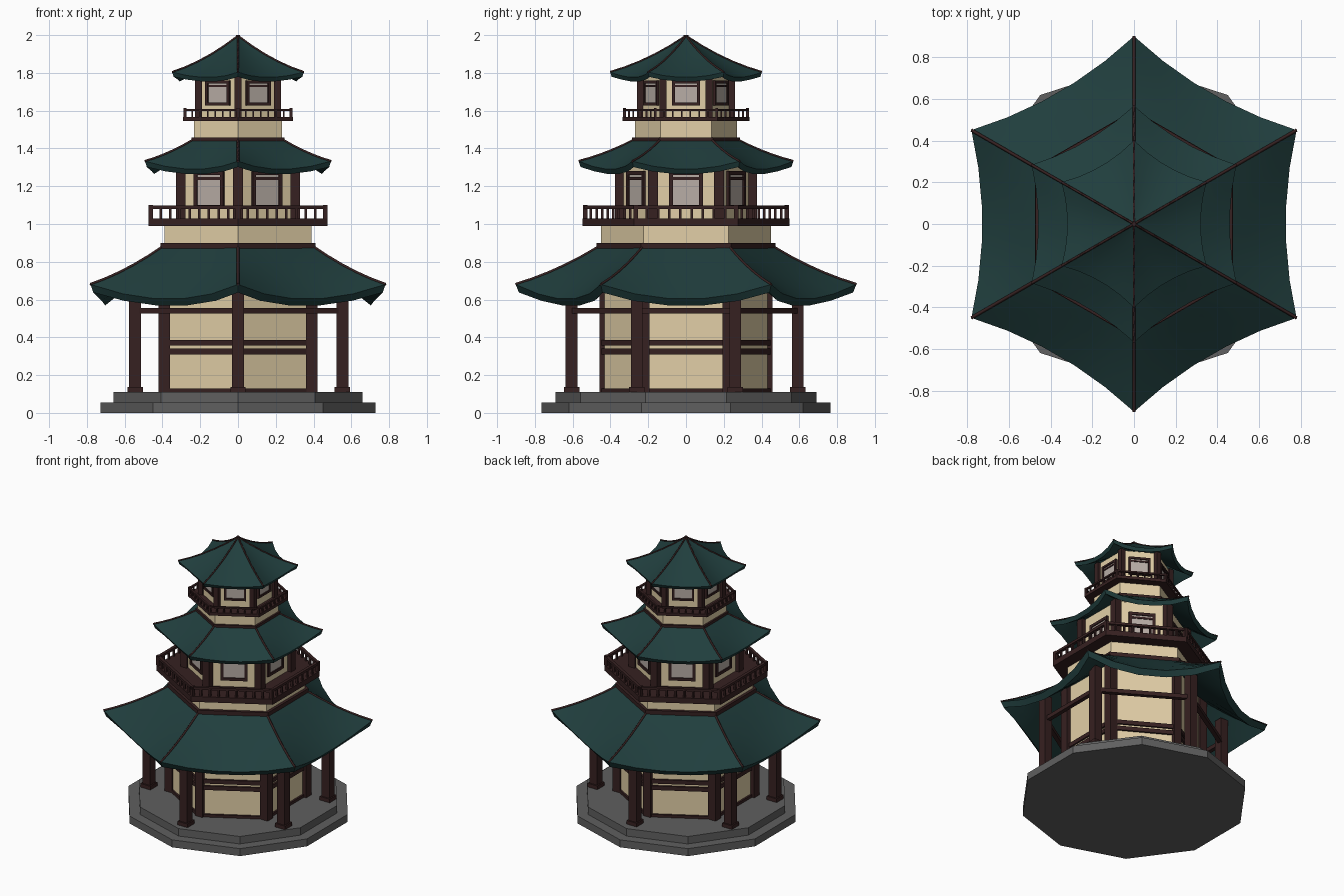
import bpy, bmesh, math
from mathutils import Vector, Matrix

if "Cube" in bpy.data.objects:
    bpy.data.objects.remove(bpy.data.objects["Cube"])


def material(name, rgb):
    m = bpy.data.materials.new(name)
    m.diffuse_color = (*rgb, 1)
    m.use_nodes = True
    m.node_tree.nodes["Principled BSDF"].inputs["Base Color"].default_value = m.diffuse_color
    return m


PLASTER = material("cream_plaster", (0.76, 0.625, 0.385))
WOOD = material("dark_wood", (0.037, 0.015, 0.015))
TILE = material("green_tile", (0.0145, 0.048, 0.047))
STONE = material("grey_stone", (0.115, 0.115, 0.115))
GLASS = material("pale_glass", (0.48, 0.42, 0.38))
C30 = math.cos(math.radians(30))


def finish(name, bm, mat):
    bmesh.ops.recalc_face_normals(bm, faces=bm.faces)
    me = bpy.data.meshes.new(name)
    bm.to_mesh(me)
    bm.free()
    me.materials.append(mat)
    ob = bpy.data.objects.new(name, me)
    bpy.context.collection.objects.link(ob)
    return ob


def corner(k, r, z=0, n=6):
    a = math.radians(-90 + 360 / n * k)
    return Vector((r * math.cos(a), r * math.sin(a), z))


def prism(name, r, z0, z1, mat, n=6):
    bm = bmesh.new()
    low = [bm.verts.new(corner(k, r, z0, n)) for k in range(n)]
    top = [bm.verts.new(corner(k, r, z1, n)) for k in range(n)]
    bm.faces.new(low[::-1])
    bm.faces.new(top)
    for k in range(n):
        j = (k + 1) % n
        bm.faces.new((low[k], low[j], top[j], top[k]))
    return finish(name, bm, mat)


def boxes(name, mat, items):
    """items: (centre, size, rotation about z)"""
    bm = bmesh.new()
    for c, s, a in items:
        bmesh.ops.create_cube(bm, size=1, matrix=Matrix.Translation(c)
                              @ Matrix.Rotation(a, 4, 'Z') @ Matrix.Diagonal((*s, 1)))
    return finish(name, bm, mat)


def upright(x, y, w, z0, z1):
    return (Vector((x, y, (z0 + z1) / 2)), (w, w, z1 - z0), 0)


def beam(p, q, w, z0, z1):
    d = q - p
    c = (p + q) / 2
    return (Vector((c.x, c.y, (z0 + z1) / 2)), (d.length + w * 0.6, w, z1 - z0), math.atan2(d.y, d.x))


def on_faces(apothem, u0, u1, z0, z1, depth):
    """The same plate on all six wall faces, u running along the wall."""
    out = []
    for k in range(6):
        a = math.radians(-60 + 60 * k)
        n, t = Vector((math.cos(a), math.sin(a), 0)), Vector((-math.sin(a), math.cos(a), 0))
        c = n * apothem + t * ((u0 + u1) / 2) + Vector((0, 0, (z0 + z1) / 2))
        out.append((c, (depth, u1 - u0, z1 - z0), a))
    return out


def roof(name, r0, r1, z0, z1, sag_in, sag_down, thick, curl, ridge):
    """Hexagonal roof with hollow slopes and eaves dipping between corners."""
    def height(v):
        return z0 - (z0 - z1) * ((1 + curl) * v - curl * v * v)
    bm = bmesh.new()
    nu, nv = 5, 5
    for k in range(6):
        a = math.radians(-60 + 60 * k)
        inward = Vector((-math.cos(a), -math.sin(a), 0))
        grid = []
        for j in range(nv + 1):
            v = j / nv
            r, z = r0 + (r1 - r0) * v, height(v)
            row = []
            for i in range(nu + 1):
                u = i / nu
                s = 4 * u * (1 - u) * v ** 1.5
                p = corner(k, r, z).lerp(corner(k + 1, r, z), u)
                row.append(bm.verts.new(p + inward * sag_in * s - Vector((0, 0, sag_down * s))))
            grid.append(row)
        for j in range(nv):
            for i in range(nu):
                bm.faces.new((grid[j][i], grid[j + 1][i], grid[j + 1][i + 1], grid[j][i + 1]))
    bmesh.ops.remove_doubles(bm, verts=bm.verts, dist=0.0005)
    ob = finish(name, bm, TILE)
    if ob.data.polygons[0].normal.z < 0:
        ob.data.flip_normals()
    mod = ob.modifiers.new("thickness", 'SOLIDIFY')
    mod.thickness, mod.offset = thick, -1
    bpy.ops.object.select_all(action='DESELECT')
    ob.select_set(True)
    bpy.context.view_layer.objects.active = ob
    bpy.ops.object.modifier_apply(modifier=mod.name)
    bpy.ops.object.shade_smooth_by_angle(angle=math.radians(20))
    # ridge bars along the six corners
    cu = bpy.data.curves.new(name + "_ridges", 'CURVE')
    cu.dimensions, cu.bevel_depth, cu.bevel_resolution = '3D', ridge, 0
    cu.use_fill_caps = True
    for k in range(6):
        sp = cu.splines.new('POLY')
        sp.points.add(nv)
        for j in range(nv + 1):
            v = j / nv
            sp.points[j].co = (*corner(k, r0 + (r1 - r0) * v, height(v)), 1)
    cu.materials.append(WOOD)
    bpy.context.collection.objects.link(bpy.data.objects.new(name + "_ridges", cu))


def balcony(name, r, z0, z1, top, bars, w):
    prism(name + "_floor", r, z0, z1, WOOD)
    items, rr = [], r - w * 0.7
    for k in range(6):
        p, q = corner(k, rr), corner(k + 1, rr)
        items.append(beam(p, q, w, top - w * 0.8, top))
        items.append(upright(p.x, p.y, w * 1.1, z1, top + 0.004))
        for i in range(1, bars):
            b = p.lerp(q, i / bars)
            items.append(upright(b.x, b.y, w * 0.6, z1, top - w / 2))
    boxes(name + "_railing", WOOD, items)


def windows(name, r, hw, z0, z1, f):
    """Frames with a bar near the top, and a glass plate on each face."""
    a = r * C30
    items = (on_faces(a, -hw, -hw + f, z0, z1, 0.03) + on_faces(a, hw - f, hw, z0, z1, 0.03)
             + on_faces(a, -hw, hw, z0, z0 + f, 0.03) + on_faces(a, -hw, hw, z1 - f, z1, 0.03)
             + on_faces(a, -hw, hw, z1 - 2.3 * f, z1 - 1.6 * f, 0.024))
    boxes(name + "_frames", WOOD, items)
    boxes(name + "_glass", GLASS, on_faces(a + 0.003, -hw + f / 2, hw - f / 2, z0 + f / 2, z1 - f / 2, 0.008))


def posts(name, r, w, z0, z1, pull=0.0):
    """Corner posts; pull shifts the front and back ones inward."""
    items = []
    for k in range(6):
        p = corner(k, r - (pull if k % 3 == 0 else 0))
        items.append(upright(p.x, p.y, w, z0, z1))
    boxes(name, WOOD, items)


# ten-sided stone steps
prism("lower_step", 0.766, 0, 0.055, STONE, 10)
prism("upper_step", 0.692, 0.055, 0.11, STONE, 10)

# ground floor walls, corner posts and rails
prism("ground_walls", 0.45, 0.11, 1.0, PLASTER)
posts("ground_posts", 0.45, 0.062, 0.05, 0.85, 0.022)
A = 0.45 * C30
boxes("ground_rails", WOOD, on_faces(A, -0.205, 0.205, 0.11, 0.13, 0.026)
      + on_faces(A, -0.205, 0.205, 0.31, 0.34, 0.026)
      + on_faces(A, -0.205, 0.205, 0.357, 0.387, 0.026))

# veranda columns with feet and ring beams
spots = [Vector((x, y, 0)) for x, y in ((0, -0.606), (0.553, -0.26), (0.553, 0.26),
                                        (0, 0.592), (-0.545, 0.26), (-0.545, -0.26))]
boxes("veranda_columns", WOOD, [upright(p.x, p.y, 0.062, 0.05, 0.71) for p in spots]
      + [upright(p.x, p.y, 0.082, 0.11, 0.137) for p in spots])
boxes("veranda_beams", WOOD, [beam(p, spots[(k + 1) % 6], 0.03, 0.525, 0.555)
                              for k, p in enumerate(spots)])

# lower roof
roof("lower_roof", 0.46, 0.902, 0.88, 0.68, 0.052, 0.078, 0.046, 0.35, 0.008)
prism("lower_roof_collar", 0.474, 0.865, 0.9, WOOD)

# middle floor
balcony("middle_balcony", 0.548, 0.99, 1.03, 1.097, 9, 0.022)
prism("middle_walls", 0.345, 1.03, 1.36, PLASTER)
posts("middle_posts", 0.35, 0.052, 1.03, 1.36)
windows("middle_window", 0.345, 0.09, 1.08, 1.28, 0.02)
roof("middle_roof", 0.275, 0.568, 1.445, 1.332, 0.032, 0.042, 0.032, 0.35, 0.007)
prism("middle_roof_collar", 0.285, 1.432, 1.458, WOOD)

# top floor
prism("upper_neck", 0.27, 1.4, 1.55, PLASTER)
balcony("upper_balcony", 0.335, 1.545, 1.567, 1.61, 7, 0.014)
prism("upper_walls", 0.238, 1.567, 1.81, PLASTER)
posts("upper_posts", 0.242, 0.036, 1.567, 1.81)
windows("upper_window", 0.238, 0.073, 1.627, 1.76, 0.015)
roof("upper_roof", 0.004, 0.402, 1.993, 1.804, 0.028, 0.028, 0.026, 0.42, 0.006)
prism("finial", 0.012, 1.97, 2.0, WOOD)
